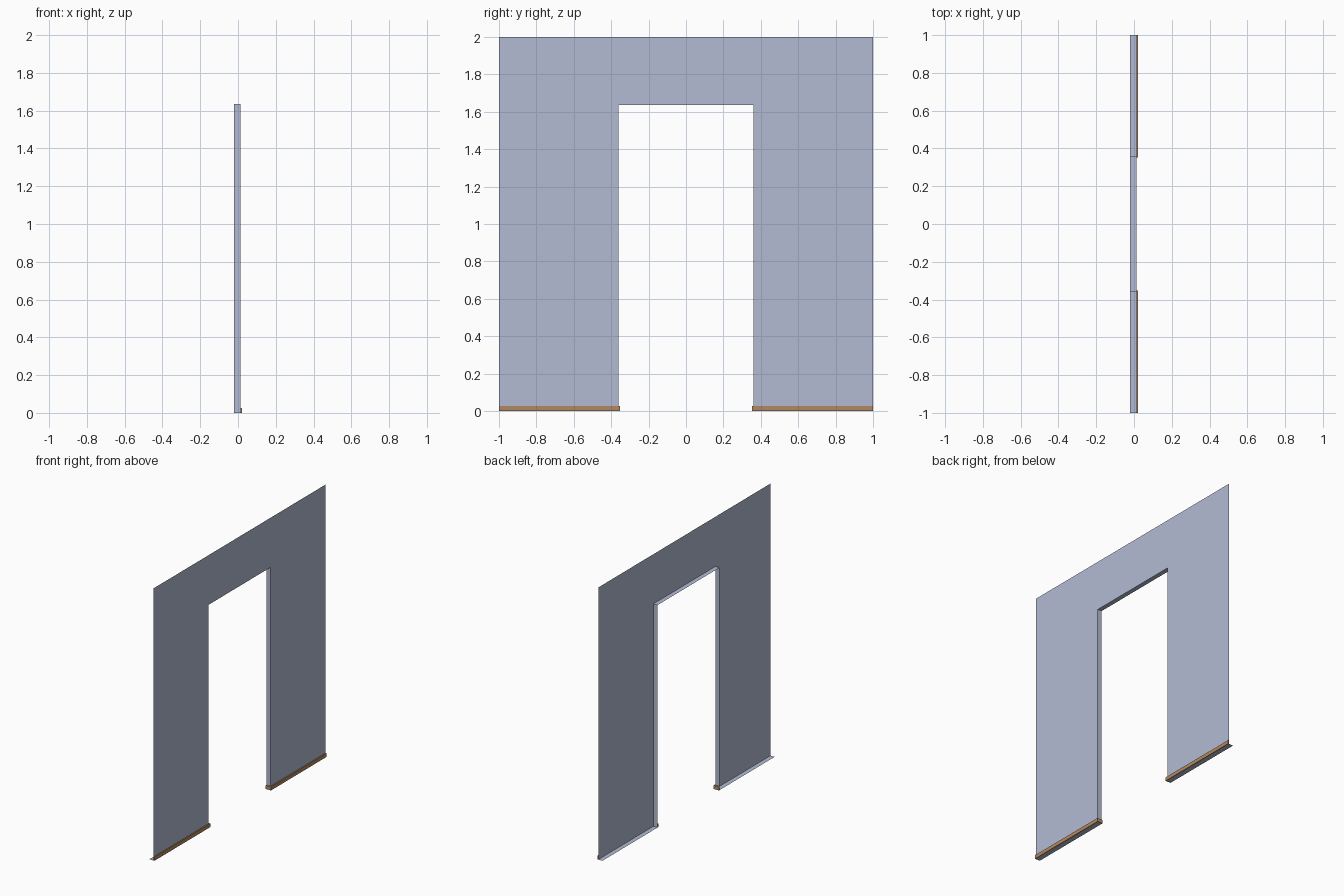
import bpy
import bmesh

cube = bpy.data.objects.get("Cube")
if cube:
    bpy.data.objects.remove(cube, do_unlink=True)

HALF, TOP = 1.0, 2.0              # wall half width and height
GAP, HEAD = 0.36, 1.635           # doorway half width and height
FACE, BACK = 0.013, -0.021        # wall face and rear edge of the reveals
TRIM, TRIM_H = 0.008, 0.027       # skirting thickness and height


def material(name, rgb):
    mat = bpy.data.materials.new(name)
    mat.use_nodes = True
    mat.diffuse_color = (*rgb, 1)
    mat.node_tree.nodes["Principled BSDF"].inputs["Base Color"].default_value = (*rgb, 1)
    return mat


def finish(name, bm, mat):
    mesh = bpy.data.meshes.new(name)
    bm.to_mesh(mesh)
    bm.free()
    mesh.materials.append(mat)
    obj = bpy.data.objects.new(name, mesh)
    bpy.context.collection.objects.link(obj)
    return obj


blue = material("pale blue paint", (0.45, 0.50, 0.65))
brown = material("brown wood", (0.44, 0.25, 0.12))

# Wall: one open sheet, with reveals and feet folded back from its edge
outline = [(-HALF, 0), (-GAP, 0), (-GAP, HEAD), (GAP, HEAD),
           (GAP, 0), (HALF, 0), (HALF, TOP), (-HALF, TOP)]
bm = bmesh.new()
front = [bm.verts.new((FACE, y, z)) for y, z in outline]
rear = [bm.verts.new((BACK, y, z)) for y, z in outline[:6]]
bm.faces.new(front)
for i in range(5):
    bm.faces.new((front[i + 1], front[i], rear[i], rear[i + 1]))
finish("doorway_wall", bm, blue)

# Skirting: L-shaped strip along each leg, turning into the doorway
for name, side in (("left_skirting", -1), ("right_skirting", 1)):
    plan = [(FACE, HALF), (FACE + TRIM, HALF), (FACE + TRIM, GAP - TRIM),
            (BACK, GAP - TRIM), (BACK, GAP), (FACE, GAP)]
    bm = bmesh.new()
    base = bm.faces.new([bm.verts.new((x, side * y, 0)) for x, y in plan])
    top = bmesh.ops.extrude_face_region(bm, geom=[base])["geom"]
    verts = [v for v in top if isinstance(v, bmesh.types.BMVert)]
    bmesh.ops.translate(bm, verts=verts, vec=(0, 0, TRIM_H))
    bmesh.ops.recalc_face_normals(bm, faces=bm.faces)
    finish(name, bm, brown)
